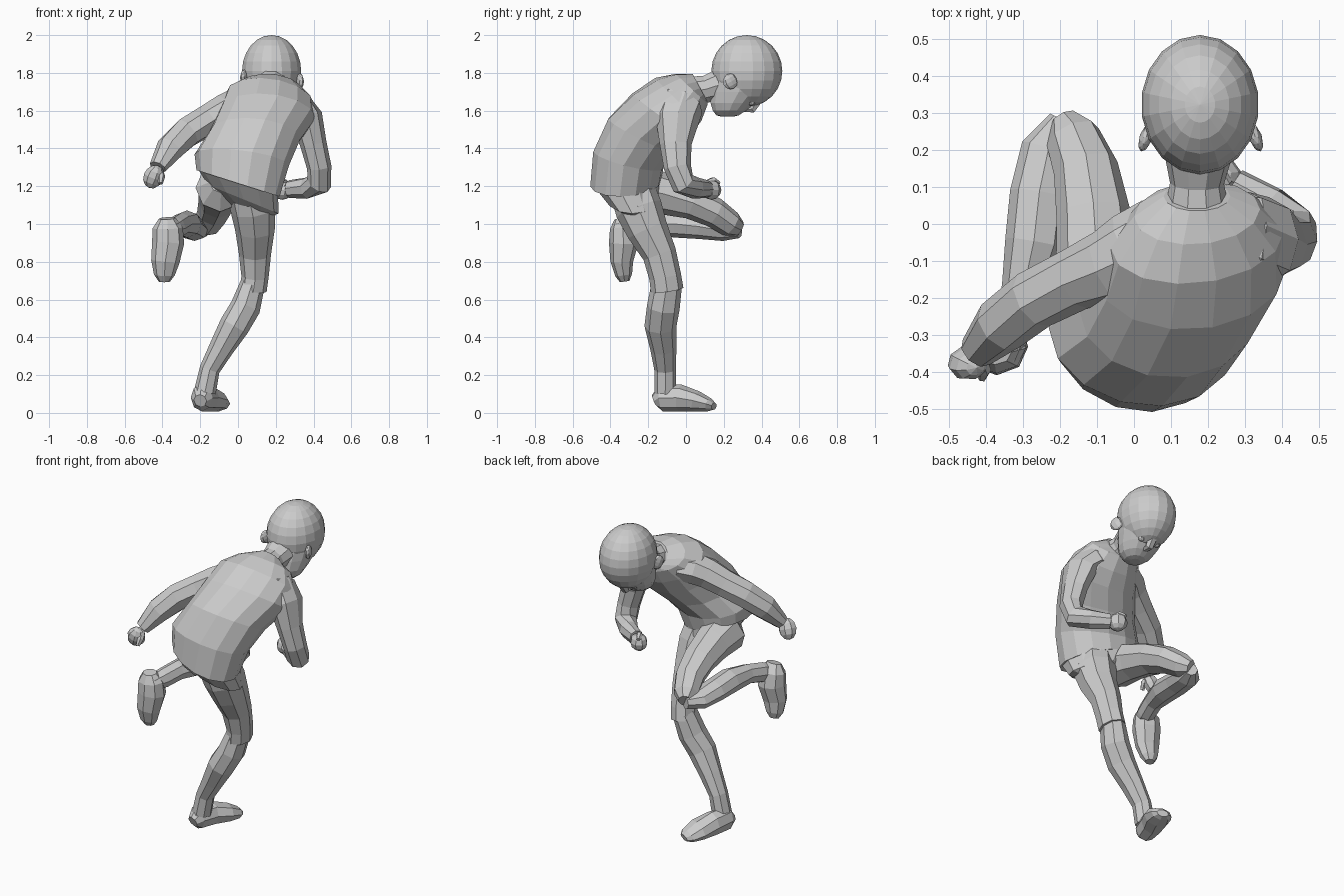
import bpy, bmesh, math
from mathutils import Vector

X, Y, Z = Vector((1, 0, 0)), Vector((0, 1, 0)), Vector((0, 0, 1))


def finish(name, bm):
    bmesh.ops.recalc_face_normals(bm, faces=bm.faces)
    me = bpy.data.meshes.new(name)
    bm.to_mesh(me)
    bm.free()
    ob = bpy.data.objects.new(name, me)
    bpy.context.collection.objects.link(ob)
    return ob


def loft(name, rings, n):
    """Skin elliptical rings given as (centre, half-width vector, half-depth vector)."""
    bm = bmesh.new()
    loops = []
    for c, w, d in rings:
        c, w, d = Vector(c), Vector(w), Vector(d)
        loops.append([bm.verts.new(c + w * math.cos(2 * math.pi * i / n) + d * math.sin(2 * math.pi * i / n))
                      for i in range(n)])
    for a, b in zip(loops, loops[1:]):
        for i in range(n):
            j = (i + 1) % n
            bm.faces.new((a[i], a[j], b[j], b[i]))
    bm.faces.new(loops[0])
    bm.faces.new(loops[-1])
    return finish(name, bm)


def limb(name, pts, ref=X, n=8):
    """Tube through (x, y, z, radius along ref, other radius), rings square to the path."""
    cs = [Vector(p[:3]) for p in pts]
    rings = []
    for i, p in enumerate(pts):
        t = (cs[min(i + 1, len(cs) - 1)] - cs[max(i - 1, 0)]).normalized()
        a = (ref - t * ref.dot(t)).normalized()
        rings.append((cs[i], a * p[3], t.cross(a) * p[4]))
    return loft(name, rings, n)


def ball(name, loc, radii, rot=(0, 0, 0), u=10, v=7):
    bm = bmesh.new()
    bmesh.ops.create_uvsphere(bm, u_segments=u, v_segments=v, radius=1)
    ob = finish(name, bm)
    ob.location, ob.scale, ob.rotation_euler = loc, radii, rot
    return ob


# Torso: shirt leaning forward, over the tilted shorts
loft("shirt", [
    ((0.0, -0.32, 1.215), (0.22, -0.03, -0.07), (0, 0.185, 0.0)),
    ((0.02, -0.305, 1.34), (0.25, -0.025, -0.03), (0, 0.185, -0.05)),
    ((0.09, -0.235, 1.47), (0.24, -0.01, -0.02), (0, 0.18, -0.09)),
    ((0.155, -0.13, 1.58), (0.255, 0.01, -0.02), (0, 0.155, -0.11)),
    ((0.17, -0.04, 1.66), (0.235, 0.02, -0.03), (0, 0.12, -0.11)),
    ((0.17, 0.03, 1.715), (0.17, 0.01, -0.01), (0, 0.085, -0.08)),
    ((0.17, 0.075, 1.72), (0.09, 0, 0), (0, 0.04, -0.075))], 14)
loft("shorts_seat", [
    ((0.06, -0.265, 1.07), (0.10, 0, -0.03), (0, 0.08, 0)),
    ((0.03, -0.285, 1.13), (0.185, 0, -0.075), (0, 0.135, 0)),
    ((0.0, -0.315, 1.22), (0.212, -0.02, -0.07), (0, 0.175, 0)),
    ((0.0, -0.305, 1.28), (0.215, -0.02, -0.05), (0, 0.17, -0.02))], 12)

# Standing leg
limb("standing_shorts_leg", [
    (0.06, -0.28, 1.17, .12, .12), (0.08, -0.25, 1.08, .12, .125), (0.09, -0.205, 0.97, .105, .11),
    (0.09, -0.14, 0.84, .085, .09), (0.09, -0.11, 0.72, .072, .085), (0.08, -0.10, 0.65, .072, .087)])
limb("standing_calf", [
    (0.08, -0.10, 0.69, .065, .08), (0.04, -0.12, 0.56, .08, .087), (-0.02, -0.135, 0.46, .08, .085),
    (-0.09, -0.12, 0.34, .065, .069), (-0.15, -0.11, 0.23, .054, .058), (-0.175, -0.11, 0.11, .058, .058)])
limb("standing_foot", [
    (-0.20, -0.165, 0.065, .035, .035), (-0.192, -0.13, 0.08, .06, .072), (-0.165, -0.03, 0.078, .07, .072),
    (-0.125, 0.06, 0.06, .08, .055), (-0.10, 0.125, 0.042, .062, .035), (-0.09, 0.148, 0.035, .035, .02)])

# Raised leg, thigh forward and shin folded back
limb("raised_shorts_leg", [
    (-0.09, -0.33, 1.22, .06, .06), (-0.095, -0.26, 1.19, .13, .13), (-0.10, -0.12, 1.16, .11, .11),
    (-0.11, 0.03, 1.115, .10, .09), (-0.13, 0.15, 1.06, .088, .08), (-0.165, 0.235, 1.0, .075, .07),
    (-0.19, 0.28, 0.975, .04, .045)])
limb("raised_calf", [
    (-0.19, 0.28, 0.965, .04, .04), (-0.23, 0.20, 0.965, .075, .055), (-0.255, 0.08, 0.985, .08, .065),
    (-0.27, -0.05, 1.0, .078, .072), (-0.30, -0.18, 1.0, .058, .06), (-0.33, -0.28, 0.98, .055, .06),
    (-0.35, -0.36, 0.97, .04, .045)])
limb("raised_foot", [
    (-0.375, -0.345, 1.03, .045, .035), (-0.372, -0.335, 0.98, .08, .068), (-0.37, -0.33, 0.90, .085, .078),
    (-0.385, -0.34, 0.80, .075, .06), (-0.39, -0.33, 0.73, .055, .045), (-0.39, -0.325, 0.695, .03, .025)])

# Arms: one swung back, one bent forward, both blending into the shoulders
limb("back_swung_arm", [
    (0.08, -0.03, 1.645, .085, .11), (0.0, -0.08, 1.63, .095, .115), (-0.07, -0.115, 1.60, .09, .10),
    (-0.16, -0.15, 1.55, .083, .085), (-0.27, -0.205, 1.485, .082, .082), (-0.36, -0.275, 1.40, .074, .077),
    (-0.425, -0.345, 1.30, .043, .05)], Z)
limb("bent_arm", [
    (0.21, -0.005, 1.66, .07, .10), (0.31, -0.03, 1.635, .085, .125), (0.365, -0.045, 1.56, .085, .118),
    (0.40, -0.055, 1.42, .07, .084), (0.43, -0.045, 1.30, .065, .072), (0.43, -0.015, 1.215, .067, .067),
    (0.365, 0.05, 1.19, .055, .058), (0.27, 0.11, 1.185, .042, .047)])

# Fists with thumbs
ball("back_fist", (-0.447, -0.375, 1.25), (.055, .045, .065), (0.3, 0.3, 0.3), 8, 6)
limb("back_thumb", [(-0.42, -0.36, 1.29, .022, .022), (-0.405, -0.395, 1.25, .02, .02),
                    (-0.41, -0.415, 1.215, .012, .012)], X, 6)
ball("front_fist", (0.235, 0.135, 1.18), (.058, .05, .052), (0, 0, -0.6), 8, 6)
limb("front_thumb", [(0.25, 0.11, 1.215, .02, .02), (0.225, 0.145, 1.23, .02, .02),
                     (0.21, 0.175, 1.215, .012, .012)], X, 6)

# Neck and head, face turned to the ground
limb("neck", [(0.17, 0.03, 1.70, .088, .085), (0.17, 0.11, 1.715, .073, .075), (0.175, 0.22, 1.75, .10, .095)], X, 10)
ball("skull", (0.178, 0.322, 1.81), (.159, .188, .19), (0, 0, 0), 18, 12)
loft("face", [((0.178, y, z), (rx, 0, 0), (0, ry, 0)) for y, z, rx, ry in (
    (0.30, 1.78, .145, .15), (0.28, 1.70, .13, .15), (0.247, 1.64, .112, .12),
    (0.23, 1.60, .092, .09), (0.22, 1.575, .06, .06), (0.22, 1.568, .03, .03))], 14)
limb("nose", [(0.178, 0.38, 1.66, .03, .03), (0.178, 0.35, 1.605, .026, .02), (0.178, 0.31, 1.605, .02, .015)], X, 6)
for side, s in (("left", -1), ("right", 1)):
    ball(side + "_ear", (0.18 + s * 0.147, 0.235, 1.765 - s * 0.01), (.018, .042, .042), (0.5, 0, s * 0.35), 8, 6)
    ball(side + "_eye", (0.178 + s * 0.055, 0.345, 1.645), (.022, .022, .018), (0, 0, 0), 8, 6)
